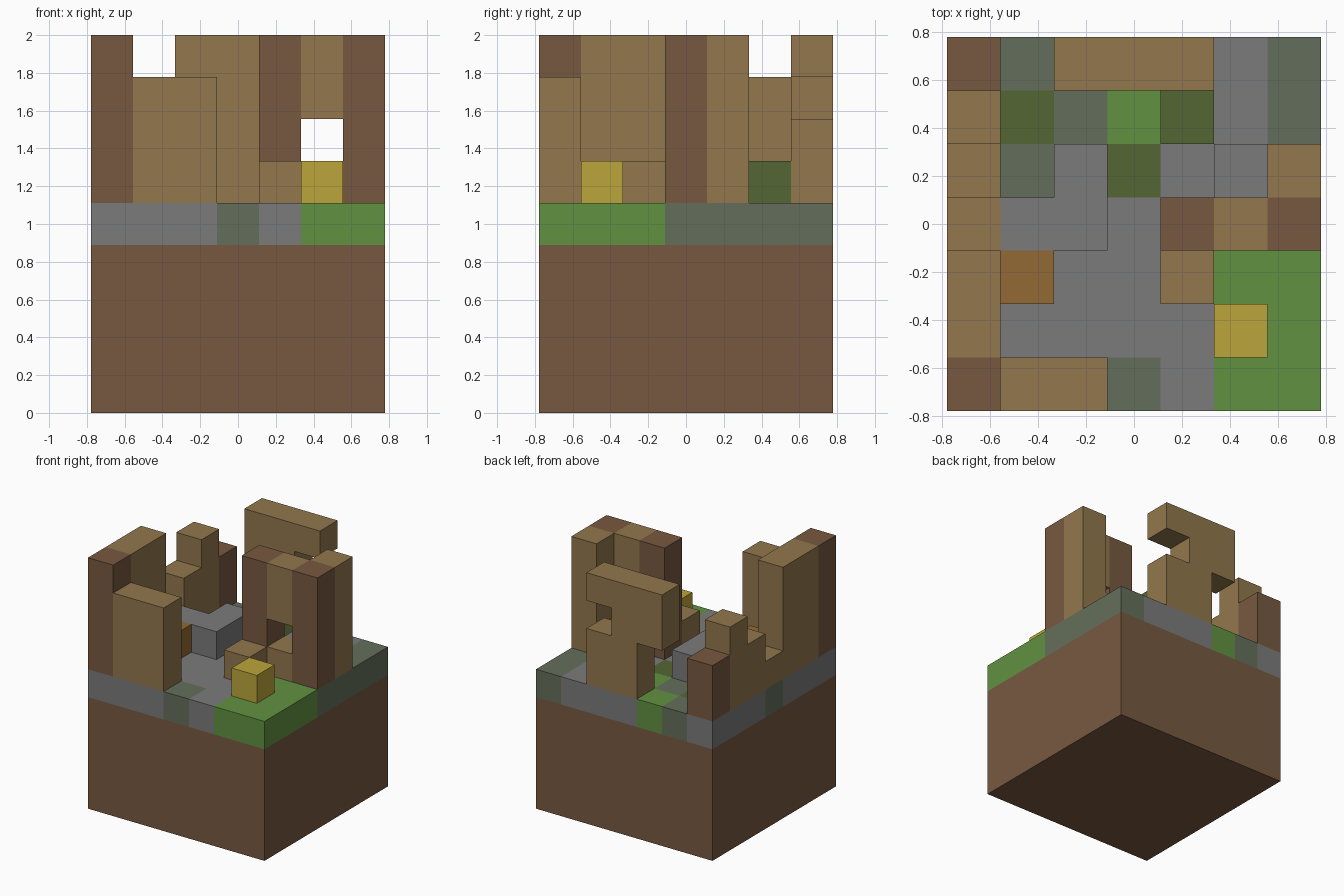
import bpy
import bmesh
from mathutils import Matrix, Vector

if "Cube" in bpy.data.objects:
    bpy.data.objects.remove(bpy.data.objects["Cube"], do_unlink=True)

N = 7                # cells along each side
U = 2.0 / 9          # cell size: nine layers make the full height
HALF = N * U / 2


def make_material(name, hex_code):
    rgb = [int(hex_code[i:i + 2], 16) / 255 for i in (0, 2, 4)]
    lin = [c / 12.92 if c < 0.04045 else ((c + 0.055) / 1.055) ** 2.4 for c in rgb]
    m = bpy.data.materials.new(name)
    m.use_nodes = True
    m.diffuse_color = (*lin, 1)
    m.node_tree.nodes["Principled BSDF"].inputs["Base Color"].default_value = (*lin, 1)
    return m


BROWN = make_material("dark brown", "775940")
TAN = make_material("tan plank", "92774d")
STONE = make_material("grey stone", "7b7b7b")
MOSS = make_material("mossy stone", "646f5b")
GRASS = make_material("grass green", "629141")
LEAF = make_material("dark green", "546633")
YELLOW = make_material("straw yellow", "bca53b")
ORANGE = make_material("orange brown", "916a33")


def finish(name, bm, materials):
    bmesh.ops.recalc_face_normals(bm, faces=bm.faces)
    mesh = bpy.data.meshes.new(name)
    bm.to_mesh(mesh)
    bm.free()
    for m in materials:
        mesh.materials.append(m)
    obj = bpy.data.objects.new(name, mesh)
    bpy.context.collection.objects.link(obj)
    return obj


def blocks(name, material, *boxes):
    """Boxes given as (column, row, layer, width, depth, height) in cells."""
    bm = bmesh.new()
    for i, j, k, w, d, h in boxes:
        centre = Vector(((i + w / 2) * U - HALF, (j + d / 2) * U - HALF, (k + h / 2) * U))
        mat = Matrix.Translation(centre) @ Matrix.Diagonal((w * U, d * U, h * U, 1))
        bmesh.ops.create_cube(bm, size=1, matrix=mat)
    return finish(name, bm, [material])


# Earth base
blocks("earth_base", BROWN, (0, 0, 0, N, N, 4))

# Ground slab, coloured by cell (first row is the back)
GROUND = ["SMGSSSM",
          "SDMGSSM",
          "SMSDSSM",
          "MSSSSSM",
          "SSSSSGG",
          "SSSSSGG",
          "SSSMSGG"]
KEYS = "SMGD"
bm = bmesh.new()
bmesh.ops.create_grid(bm, x_segments=N, y_segments=N, size=HALF,
                      matrix=Matrix.Translation((0, 0, 4 * U)))
up = bmesh.ops.extrude_face_region(bm, geom=bm.faces[:], use_keep_orig=True)
bmesh.ops.translate(bm, vec=(0, 0, U),
                    verts=[g for g in up["geom"] if isinstance(g, bmesh.types.BMVert)])
bmesh.ops.recalc_face_normals(bm, faces=bm.faces)
for f in bm.faces:
    p = f.calc_center_median() - f.normal * U / 4
    col = int((p.x + HALF) / U)
    row = int((p.y + HALF) / U)
    f.material_index = KEYS.index(GROUND[N - 1 - row][col])
finish("ground_slab", bm, [STONE, MOSS, GRASS, LEAF])

# Corner posts and gate posts
blocks("front_corner_post", BROWN, (0, 0, 5, 1, 1, 4))
blocks("back_corner_post", BROWN, (0, 6, 5, 1, 1, 2))
blocks("gate_posts", BROWN, (4, 3, 5, 1, 1, 4), (6, 3, 5, 1, 1, 4))

# Broken plank walls
blocks("front_wall", TAN, (1, 0, 5, 2, 1, 3))
blocks("side_wall", TAN, (0, 1, 5, 1, 2, 4), (0, 3, 5, 1, 1, 1),
       (0, 4, 5, 1, 1, 2), (0, 5, 5, 1, 1, 3))
blocks("back_wall", TAN, (3, 6, 5, 1, 1, 4), (2, 6, 7, 1, 1, 2),
       (4, 6, 5, 1, 1, 2), (4, 6, 8, 1, 1, 1))
blocks("gate_wall", TAN, (5, 3, 5, 1, 1, 1), (5, 3, 7, 1, 1, 2), (6, 4, 5, 1, 1, 4))
blocks("gate_step", TAN, (4, 2, 5, 1, 1, 1))

# Loose blocks on the ground
blocks("stone_rubble", STONE, (1, 3, 5, 2, 1, 1), (2, 4, 5, 1, 1, 1), (5, 4, 5, 1, 1, 1))
blocks("leafy_bush", LEAF, (4, 5, 5, 1, 1, 1))
blocks("straw_bale", YELLOW, (5, 1, 5, 1, 1, 1))
blocks("wooden_chest", ORANGE, (1, 2, 5, 1, 1, 1))
